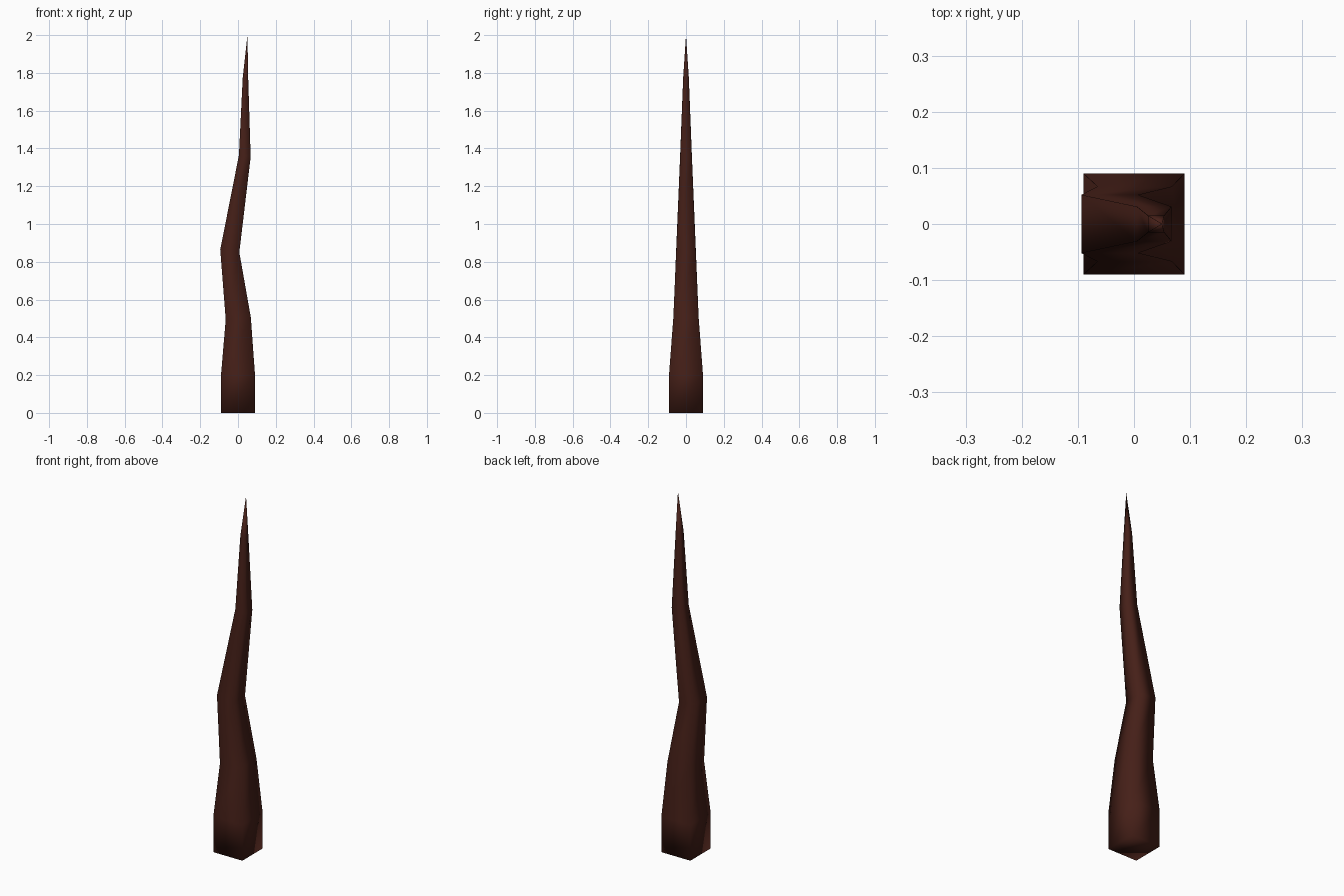
import bpy, bmesh

if "Cube" in bpy.data.objects:
    bpy.data.objects.remove(bpy.data.objects["Cube"])

# Cross-sections: left x, left z, right x, right z, half depth
sections = [
    (-0.09, 0.0, 0.09, 0.0, 0.09),
    (-0.09, 0.20, 0.09, 0.20, 0.09),
    (-0.065, 0.495, 0.068, 0.505, 0.067),
    (-0.094, 0.864, 0.007, 0.85, 0.052),
    (0.005, 1.365, 0.067, 1.355, 0.031),
    (0.025, 1.775, 0.054, 1.77, 0.015),
]
tip_point = (0.05, 0.0, 2.0)

# Crooked square spike, lofted through the sections
bm = bmesh.new()
rings = []
for lx, lz, rx, rz, d in sections:
    corners = [(lx, -d, lz), (rx, -d, rz), (rx, d, rz), (lx, d, lz)]
    rings.append([bm.verts.new(c) for c in corners])
for a, b in zip(rings, rings[1:]):
    for i in range(4):
        j = (i + 1) % 4
        bm.faces.new((a[i], a[j], b[j], b[i]))

# Pointed tip and flat base
tip = bm.verts.new(tip_point)
for i in range(4):
    bm.faces.new((rings[-1][i], rings[-1][(i + 1) % 4], tip))
bm.faces.new(rings[0][::-1])
bmesh.ops.recalc_face_normals(bm, faces=bm.faces)
for f in bm.faces:
    f.smooth = True

mesh = bpy.data.meshes.new("crooked_spike")
bm.to_mesh(mesh)
bm.free()
spike = bpy.data.objects.new("crooked_spike", mesh)
bpy.context.collection.objects.link(spike)

# Dark reddish-brown wood
wood = bpy.data.materials.new("dark_wood")
wood.diffuse_color = (0.06, 0.014, 0.009, 1.0)
wood.use_nodes = True
wood.node_tree.nodes["Principled BSDF"].inputs["Base Color"].default_value = wood.diffuse_color
mesh.materials.append(wood)
